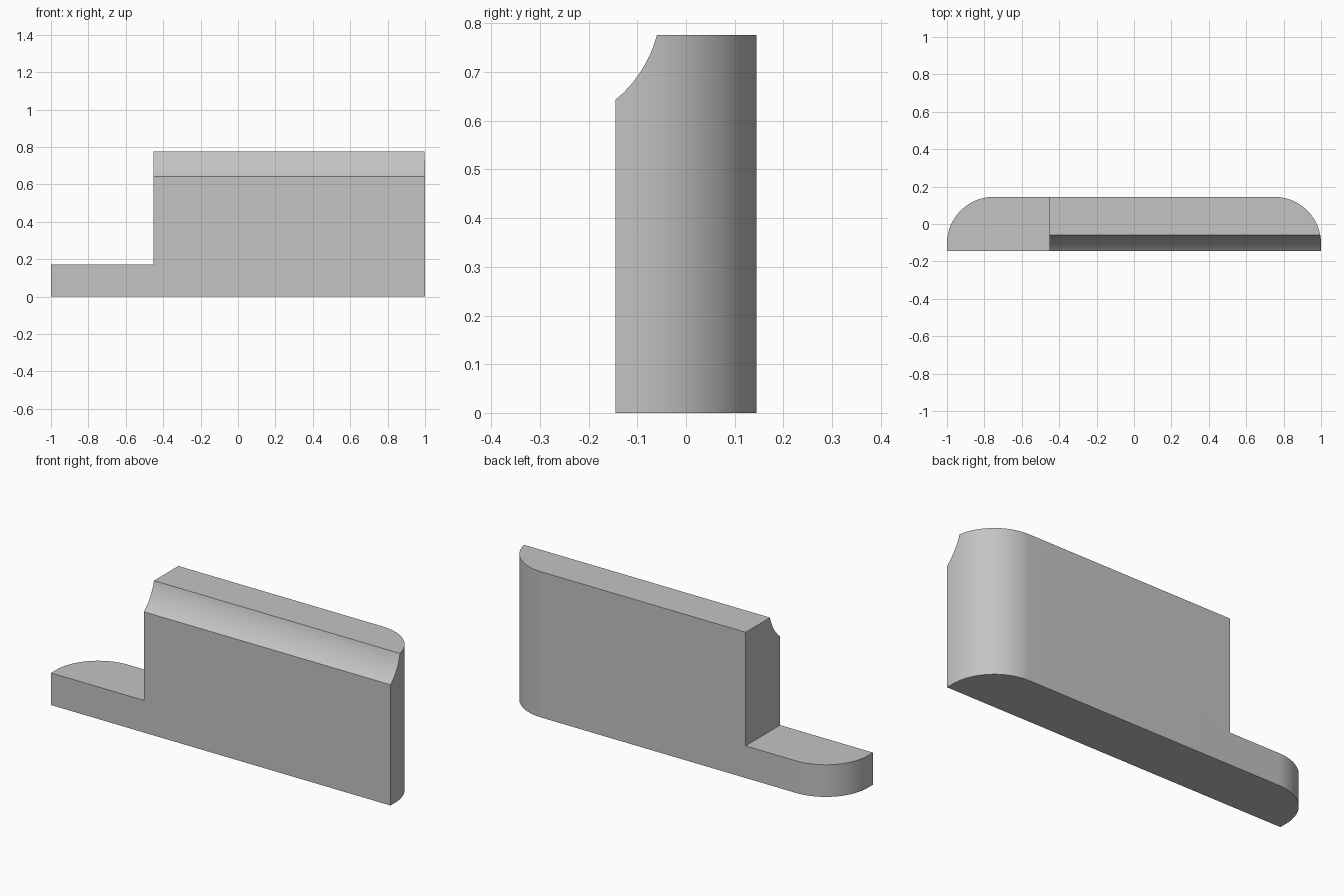
import bpy, bmesh
from math import sin, cos, pi
from mathutils import Vector

if "Cube" in bpy.data.objects:
    bpy.data.objects.remove(bpy.data.objects["Cube"])

HALF_LENGTH, HALF_DEPTH, HEIGHT = 1.0, 0.145, 0.776
CORNER, STEP_X, STEP_Z = 0.25, -0.453, 0.171

grey = bpy.data.materials.new("plain_grey")
grey.use_nodes = True
grey.diffuse_color = (0.55, 0.55, 0.55, 1)
grey.node_tree.nodes["Principled BSDF"].inputs["Base Color"].default_value = grey.diffuse_color


def prism(name, outline, sweep):
    """Extrude a closed outline along the sweep vector."""
    bm = bmesh.new()
    face = bm.faces.new([bm.verts.new(p) for p in outline])
    moved = bmesh.ops.extrude_face_region(bm, geom=[face])["geom"]
    bmesh.ops.translate(bm, vec=Vector(sweep),
                        verts=[v for v in moved if isinstance(v, bmesh.types.BMVert)])
    bmesh.ops.recalc_face_normals(bm, faces=bm.faces)
    mesh = bpy.data.meshes.new(name)
    bm.to_mesh(mesh)
    bm.free()
    mesh.materials.append(grey)
    obj = bpy.data.objects.new(name, mesh)
    bpy.context.collection.objects.link(obj)
    return obj


def cut(obj, cutter):
    """Subtract a cutter and remove it."""
    mod = obj.modifiers.new(cutter.name, "BOOLEAN")
    mod.operation, mod.solver, mod.object = "DIFFERENCE", "EXACT", cutter
    cutter.hide_render = True
    bpy.context.view_layer.objects.active = obj
    bpy.ops.object.modifier_apply(modifier=mod.name)
    bpy.data.objects.remove(cutter)


# Footprint: straight front, two rounded back corners
outline = [(-HALF_LENGTH, -HALF_DEPTH, 0), (HALF_LENGTH, -HALF_DEPTH, 0)]
STEPS = 24
for side, start in ((1, 0), (-1, pi / 2)):
    for i in range(STEPS + 1):
        a = start + i * pi / 2 / STEPS
        outline.append((side * (HALF_LENGTH - CORNER) + CORNER * cos(a),
                        HALF_DEPTH - CORNER + CORNER * sin(a), 0))
body = prism("stepped_block", outline, (0, 0, HEIGHT))

# Step down to the low tongue at one end
cut(body, prism("step_cutter",
                [(-2, -1, STEP_Z), (STEP_X, -1, STEP_Z), (STEP_X, 1, STEP_Z), (-2, 1, STEP_Z)],
                (0, 0, 2)))

# Concave cove along the top front edge
COVE_Y, COVE_Z, COVE_R = -0.311, 0.843, 0.26
cove = [(-2, COVE_Y + COVE_R * cos(i * pi / 64), COVE_Z + COVE_R * sin(i * pi / 64))
        for i in range(128)]
cut(body, prism("cove_cutter", cove, (4, 0, 0)))

# Smooth curves, sharp edges
bpy.ops.object.select_all(action="DESELECT")
body.select_set(True)
bpy.context.view_layer.objects.active = body
bpy.ops.object.shade_smooth_by_angle(angle=pi / 9)
